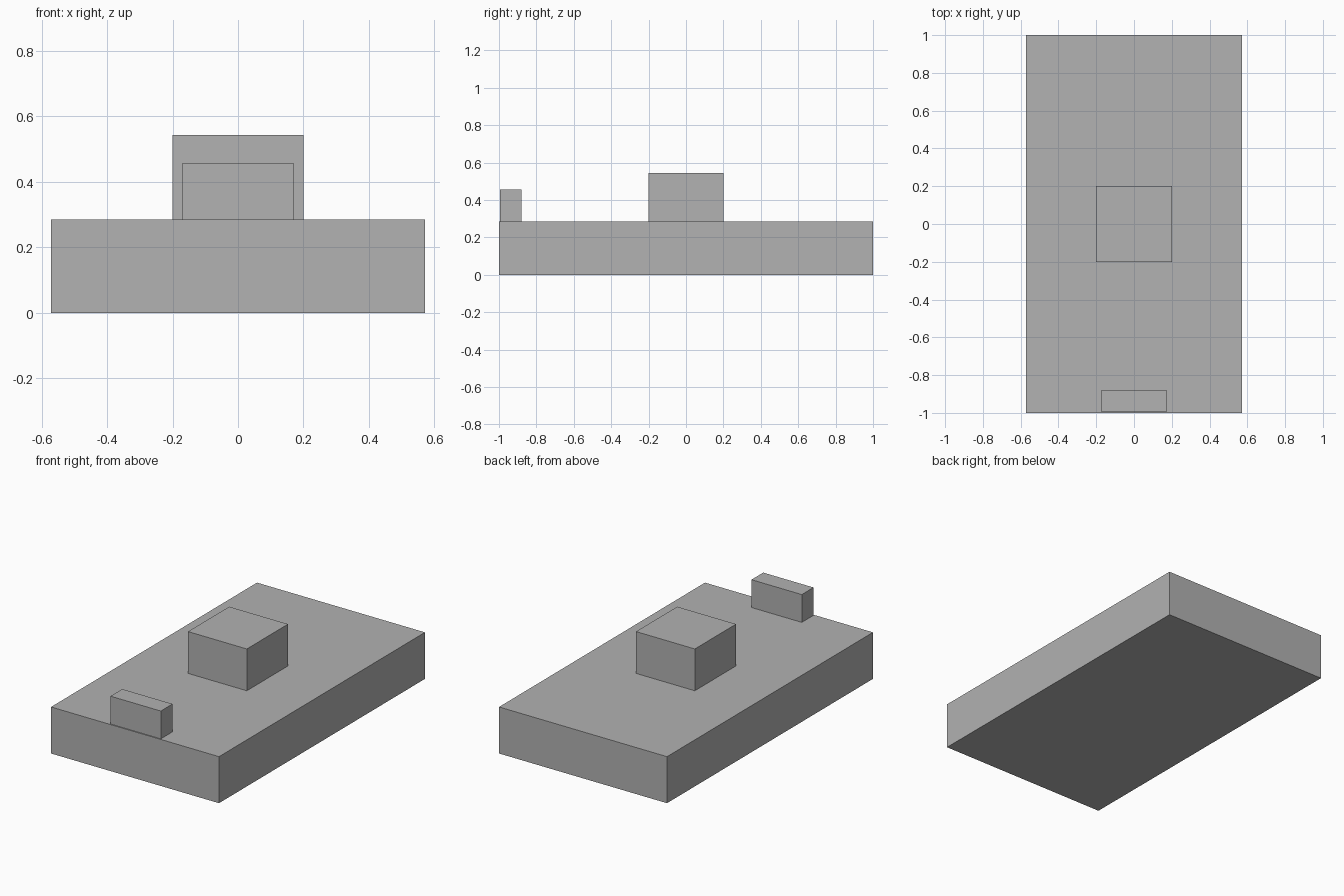
import bpy
import bmesh
from mathutils import Matrix, Vector

# Remove the default cube
cube = bpy.data.objects.get("Cube")
if cube:
    bpy.data.objects.remove(cube, do_unlink=True)

# Single flat grey
grey = bpy.data.materials.new("plain_grey")
grey.use_nodes = True
colour = (0.445, 0.445, 0.445, 1.0)
grey.diffuse_color = colour
grey.node_tree.nodes["Principled BSDF"].inputs["Base Color"].default_value = colour


def box(name, low, high):
    """Axis-aligned box between two opposite corners."""
    low, high = Vector(low), Vector(high)
    size = high - low
    bm = bmesh.new()
    bmesh.ops.create_cube(bm, size=1.0, matrix=Matrix.Diagonal((*size, 1.0)))
    mesh = bpy.data.meshes.new(name)
    bm.to_mesh(mesh)
    bm.free()
    mesh.materials.append(grey)
    obj = bpy.data.objects.new(name, mesh)
    obj.location = (low + high) / 2
    bpy.context.collection.objects.link(obj)
    return obj


deck = 0.286

# Long slab body
box("base_slab", (-0.571, -1, 0), (0.571, 1, deck))

# Square block in the middle of the deck
box("centre_block", (-0.2, -0.2, deck), (0.2, 0.2, 0.543))

# Narrow upright block at the front edge
box("front_block", (-0.171, -0.994, deck), (0.171, -0.88, 0.457))
